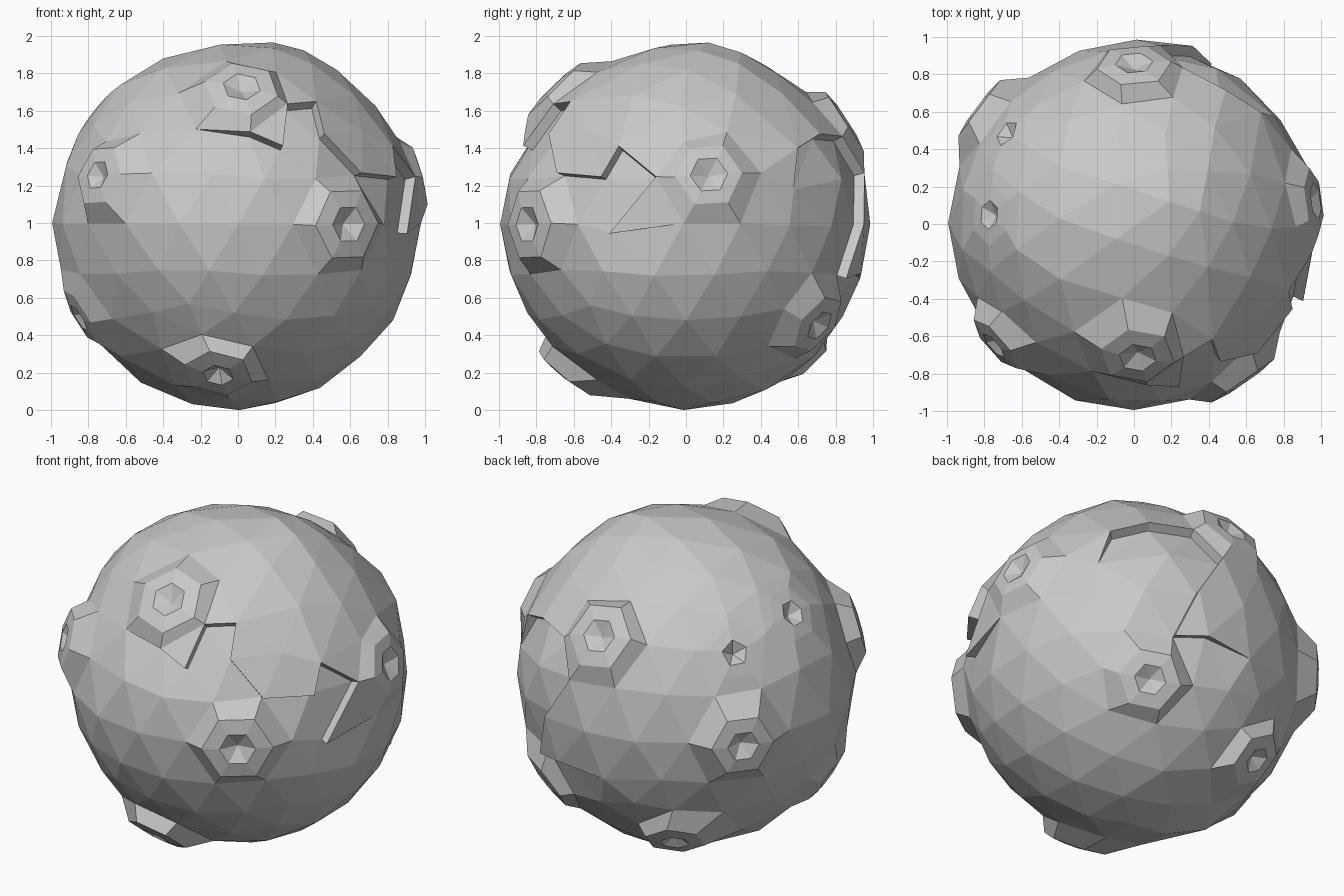
import bpy
import bmesh
from math import atan2, cos, sin, pi, exp
from mathutils import Vector

cube = bpy.data.objects.get("Cube")
if cube:
    bpy.data.objects.remove(cube)

# Craters: direction, rim height, rim radius, pit radius, pit depth
CRATERS = [
    ((0.02, -0.72, 0.74), 1.03, 0.2, 0.1, 0.05), ((0.57, -0.82, 0), 1.04, 0.2, 0.1, 0.06),
    ((0, 0.85, 0.55), 1.03, 0.2, 0.1, 0.05), ((0.95, 0.12, 0.26), 1.02, 0.18, 0.1, 0.05),
    ((-0.74, -0.64, 0.26), 1.03, 0.17, 0.08, 0.05), ((-0.85, -0.2, -0.5), 1.01, 0.17, 0.08, 0.05),
    ((-0.1, -0.62, -0.76), 1.05, 0.18, 0.08, 0.06), ((0.47, 0.7, -0.53), 1.02, 0.18, 0.09, 0.05),
    ((-0.8, 0.6, 0), 1.05, 0.18, 0.09, 0.06), ((-0.36, 0.62, -0.7), 1.04, 0.17, 0.08, 0.05),
    ((-0.78, 0.05, 0.6), 0.98, 0.17, 0.08, 0.05), ((-0.7, 0.5, 0.5), 0.97, 0.17, 0.08, 0.05),
]

# Cracks: waypoints, with the raised plate on the left of the walk
CRACKS = [
    [(-0.24, -0.84, 0.5), (0.24, -0.87, 0.42), (0.42, -0.62, 0.66),
     (0.68, -0.63, 0.36), (0.83, -0.36, 0.42),
     (0.9, -0.41, -0.05), (0.98, -0.07, -0.1)],
    [(0.78, 0.6, 0.19), (0.68, 0.6, 0.41), (0.29, 0.82, 0.48),
     (0.18, 0.96, 0.22), (0.4, 0.9, -0.14), (0.23, 0.93, -0.26),
     (-0.08, 0.95, -0.3)],
]

# Gentle swells and dips of the ground: direction, radius
SWELLS = [
    ((-1, 0, 0), 1.0), ((-0.88, 0, 0.5), 1.0), ((-0.62, 0, 0.77), 0.99),
    ((-0.27, 0, 0.93), 0.965), ((0.2, 0.12, 0.98), 1.01), ((0, 0, -1), 1.0),
    ((-0.46, 0, -0.89), 1.0), ((0.5, 0, -0.85), 0.98), ((0.9, 0, -0.4), 0.98),
    ((0, -0.3, 0.9), 0.955), ((0, 0.45, 0.85), 0.945), ((0, -1, 0), 1.0),
    ((0, 0.5, -0.88), 1.0), ((-0.5, 0.8, 0), 0.96), ((-0.35, -0.94, 0), 1.0),
    ((0.95, 0.3, 0), 0.99), ((0.8, 0.55, 0), 0.95), ((0, 1, 0), 0.99),
    ((-0.6, -0.66, -0.36), 0.95), ((-0.77, -0.35, 0.39), 0.95),
    ((0.77, 0.31, -0.46), 0.96), ((-0.5, -0.64, 0.47), 0.95),
]

bm = bmesh.new()
bmesh.ops.create_icosphere(bm, subdivisions=3, radius=1)


def nearest(direction, verts):
    d = Vector(direction).normalized()
    return max(verts, key=lambda v: v.co.normalized().dot(d))


pinned = set()


def warp(vert, direction, reach):
    """Slide a vertex over the sphere, dragging its surroundings along."""
    start = vert.co.copy()
    delta = Vector(direction).normalized() - start
    for v in bm.verts:
        weight = max(0, 1 - (v.co - start).length / reach)
        if weight and v not in pinned:
            v.co = (v.co + delta * weight).normalized()
    pinned.add(vert)


def ring_of(centre):
    return {v for f in centre.link_faces for v in f.verts} - {centre}


centres = []
for direction, *_ in CRATERS:
    free = [v for v in bm.verts if v not in centres and
            not any(e.other_vert(v) in centres for e in v.link_edges)]
    centres.append(nearest(direction, free))

# Off-centre summit, then craters slid into place
warp(nearest((0, 0, 1), bm.verts), (0.19, 0.12, 0.98), 0.6)
for centre, (direction, *_) in zip(centres, CRATERS):
    warp(centre, direction, 0.6)
for centre in centres:
    pinned |= ring_of(centre)


def walk(points):
    """Follow mesh edges through the waypoints, keeping off crater centres."""
    allowed = [v for v in bm.verts if v not in centres]
    path = []
    for p in points:
        goal = nearest(p, allowed)
        if goal in path:
            continue
        if goal not in pinned:
            warp(goal, p, 0.35)
        if not path:
            path.append(goal)
        while path[-1] != goal:
            around = [e.other_vert(path[-1]) for e in path[-1].link_edges]
            around = [v for v in around if v in allowed and v not in path]
            step = nearest(goal.co, around)
            if (step.co - goal.co).length > (path[-1].co - goal.co).length:
                break
            path.append(step)
    return path


def ground(direction):
    total, weight = 0.97 * 0.3, 0.3
    for d, radius in SWELLS:
        w = exp(-((direction - Vector(d).normalized()).length / 0.25) ** 2)
        total += w * radius
        weight += w
    return total / weight


def crack(path):
    edges, info = [], []
    for a, b in zip(path, path[1:]):
        edge = bm.edges.get((a, b))
        side = a.co.cross(b.co)
        f, g = sorted(edge.link_faces,
                      key=lambda f: f.calc_center_median().dot(side))
        edges.append(edge)
        info.append((f, g, a.co.copy(), b.co.copy()))
    bmesh.ops.split_edges(bm, edges=edges)

    def corner(face, co):
        return min(face.verts, key=lambda v: (v.co - co).length)

    walls = [(corner(f, a), corner(f, b), corner(g, b), corner(g, a))
             for f, g, a, b in info]
    low = {v for w in walls for v in w[:2]}
    high = {v for w in walls for v in w[2:]}
    # Step wall between the sunken and the raised side
    for w in walls:
        corners = list(dict.fromkeys(w))
        if len(corners) > 2:
            bm.faces.new(corners)
    for v in low - high:
        v.co *= 0.965
    for v in high - low:
        v.co *= 1.025


def crater(centre, rim, rim_radius, pit_radius, depth):
    axis = centre.co.normalized()
    u = axis.orthogonal().normalized()
    w = axis.cross(u)

    def angle(v):
        return atan2(v.co.dot(w), v.co.dot(u))

    ring = sorted(ring_of(centre), key=angle)
    n = len(ring)
    # Turn the regular rim to match the ring around it
    turn = sum(angle(v) - i * 2 * pi / n for i, v in enumerate(ring)) / n
    bm.verts.remove(centre)
    outer = ring
    for radius in (rim_radius, pit_radius):
        inner = []
        for i in range(n):
            a = turn + i * 2 * pi / n
            spoke = axis + (u * cos(a) + w * sin(a)) * radius
            inner.append(bm.verts.new(spoke.normalized() * rim))
        for i in range(n):
            j = (i + 1) % n
            bm.faces.new((outer[i], outer[j], inner[j], inner[i]))
        outer = inner
    middle = bm.verts.new(axis * (rim - depth))
    for i in range(n):
        bm.faces.new((outer[i], outer[(i + 1) % n], middle))


paths = [walk(points) for points in CRACKS]
for v in bm.verts:
    v.co = v.co.normalized() * ground(v.co.normalized())
for path in paths:
    crack(path)
for centre, (_, *shape) in zip(centres, CRATERS):
    crater(centre, *shape)
bmesh.ops.recalc_face_normals(bm, faces=bm.faces[:])

# Stand on the ground
bmesh.ops.translate(bm, verts=bm.verts[:],
                    vec=(0, 0, -min(v.co.z for v in bm.verts)))

mesh = bpy.data.meshes.new("cratered_moon")
bm.to_mesh(mesh)
bm.free()
moon = bpy.data.objects.new("cratered_moon", mesh)
bpy.context.collection.objects.link(moon)

grey = bpy.data.materials.new("rock_grey")
grey.use_nodes = True
colour = (0.58, 0.58, 0.58, 1)
grey.diffuse_color = colour
grey.node_tree.nodes["Principled BSDF"].inputs["Base Color"].default_value = colour
mesh.materials.append(grey)
